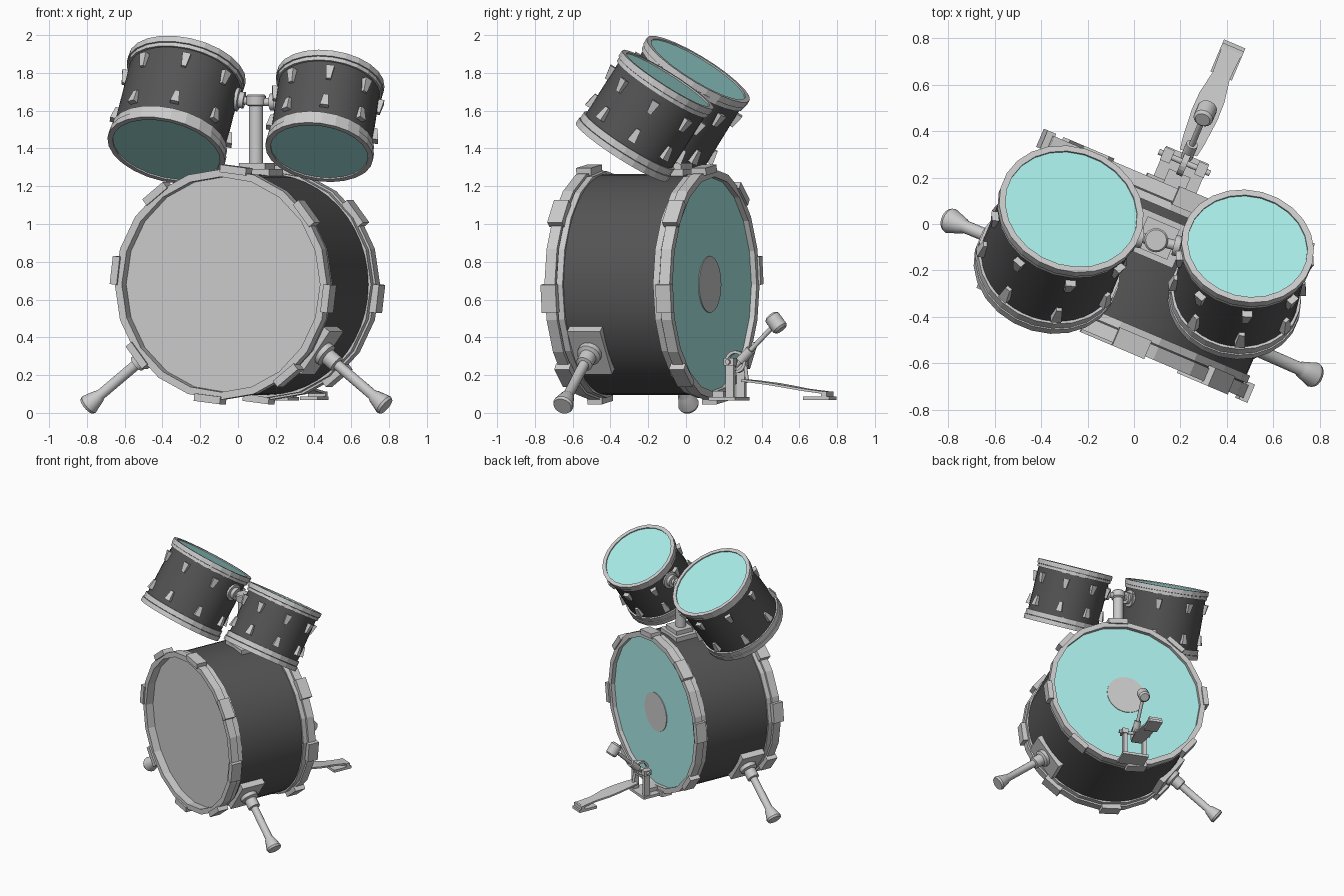
import bpy, bmesh
from math import pi, cos, sin, radians
from mathutils import Matrix, Vector

if "Cube" in bpy.data.objects:
    bpy.data.objects.remove(bpy.data.objects["Cube"])

T, R = Matrix.Translation, Matrix.Rotation


def material(name, col):
    m = bpy.data.materials.new(name)
    m.diffuse_color = (*col, 1)
    m.use_nodes = True
    m.node_tree.nodes["Principled BSDF"].inputs["Base Color"].default_value = m.diffuse_color
    return m


BLACK = material("dark_shell", (0.09, 0.09, 0.09))
TEAL = material("teal_head", (0.4, 0.85, 0.82))


def finish(name, bm, mat=None, smooth=False):
    bmesh.ops.remove_doubles(bm, verts=bm.verts, dist=1e-5)
    bmesh.ops.recalc_face_normals(bm, faces=bm.faces)
    me = bpy.data.meshes.new(name)
    bm.to_mesh(me)
    bm.free()
    ob = bpy.data.objects.new(name, me)
    bpy.context.collection.objects.link(ob)
    if mat:
        me.materials.append(mat)
    if smooth:
        bpy.ops.object.select_all(action='DESELECT')
        ob.select_set(True)
        bpy.context.view_layer.objects.active = ob
        bpy.ops.object.shade_smooth_by_angle(angle=radians(35))
    return ob


def lathe(name, prof, n, mw, mat=None, closed=False, smooth=False):
    """Revolve (radius, height) points around local z."""
    bm = bmesh.new()
    rings = [[bm.verts.new(mw @ Vector((r * cos(2 * pi * i / n), r * sin(2 * pi * i / n), h)))
              for i in range(n)] for r, h in prof]
    pairs = list(zip(rings, rings[1:])) + ([(rings[-1], rings[0])] if closed else [])
    for a, b in pairs:
        for i in range(n):
            bm.faces.new((a[i], a[i - 1], b[i - 1], b[i]))
    return finish(name, bm, mat, smooth)


def ring(name, r0, r1, h0, h1, n, mw):
    return lathe(name, [(r0, h0), (r1, h0), (r1, h1), (r0, h1)], n, mw, closed=True)


def disc(name, r, h0, h1, n, mw, mat=None):
    return lathe(name, [(0, h0), (r, h0), (r, h1), (0, h1)], n, mw, mat)


def boxes(name, size, frames, taper=(1, 1)):
    """Boxes at each frame; taper scales the low-z end in x and y."""
    bm = bmesh.new()
    for f in frames:
        for v in bmesh.ops.create_cube(bm, size=1)['verts']:
            if v.co.z < 0:
                v.co.x = -0.5 + (v.co.x + 0.5) * taper[0]
                v.co.y *= taper[1]
            v.co = f @ Vector([c * s for c, s in zip(v.co, size)])
    return finish(name, bm)


def rod(name, a, b, prof, mw=Matrix(), n=14):
    """Lathe along a-b; profile is (radius, fraction of the length)."""
    a, b = mw @ Vector(a), mw @ Vector(b)
    d = b - a
    frame = T(a) @ d.to_track_quat('Z', 'Y').to_matrix().to_4x4()
    pts = [(0, prof[0][1])] + list(prof) + [(0, prof[-1][1])]
    return lathe(name, [(r, t * d.length) for r, t in pts], n, frame, smooth=True)


# Kick drum: local y runs along the drum, from front to player
KIT = T((0.05, -0.18, 0)) @ R(radians(-23), 4, 'Z')
KICK = KIT @ T((0, 0, 0.68)) @ R(-pi / 2, 4, 'X')
lathe("kick_shell", [(0.585, -0.32), (0.585, 0.32)], 48, KICK, BLACK, smooth=True)
for s, end in ((-1, "front"), (1, "back")):
    ring(f"kick_{end}_hoop", 0.57, 0.61, s * 0.30, s * 0.36, 20, KICK)
    ring(f"kick_{end}_flange", 0.57, 0.6, s * 0.26, s * 0.295, 20, KICK)
    boxes(f"kick_{end}_claws", (0.04, 0.15, 0.085),
          [KICK @ R(radians(-83 + 45 * k), 4, 'Z') @ T((0.61, 0, s * 0.33)) for k in range(8)])
disc("kick_front_head", 0.575, -0.30, -0.29, 40, KICK)
disc("kick_back_head", 0.575, 0.32, 0.33, 40, KICK, TEAL)
disc("kick_beater_patch", 0.15, 0.325, 0.335, 28, KICK)

# Kick drum legs
for s, side in ((-1, "left"), (1, "right")):
    boxes(f"{side}_leg_plate", (0.06, 0.19, 0.28),
          [KIT @ T((s * 0.47, -0.15, 0.335)) @ R(s * radians(36), 4, 'Y')])
    rod(f"{side}_leg", (s * 0.47, -0.145, 0.34), (s * 0.86, -0.15, 0.035),
        [(0.065, 0), (0.065, 0.12), (0.045, 0.14), (0.045, 0.27), (0.028, 0.28),
         (0.028, 0.8), (0.035, 0.82), (0.056, 0.97), (0.05, 1)], KIT)

# Toms: top centre, bottom centre, radius
TOMS = {"left_tom": ((-0.27, 0.065, 1.82), (-0.38, -0.2, 1.39), 0.319),
        "right_tom": ((0.49, -0.095, 1.765), (0.43, -0.34, 1.38), 0.288)}
POST = Vector((0.095, -0.07, 1.645))
for name, (top, bot, r) in TOMS.items():
    top, bot = Vector(top), Vector(bot)
    d = top - bot
    L = d.length
    F = T(bot) @ Vector((0, 0, 1)).rotation_difference(d).to_matrix().to_4x4()
    rs = r - 0.018
    lathe(name + "_shell", [(rs, 0.01), (rs, L - 0.01)], 40, F, BLACK, smooth=True)
    for h0, h1, k, dr in ((0, 0.035, "bottom_rim", 0), (0.037, 0.075, "bottom_hoop", -0.005),
                          (L - 0.035, L, "top_rim", 0), (L - 0.06, L - 0.037, "top_hoop", -0.006)):
        ring(f"{name}_{k}", rs - 0.01, r + dr, h0, h1, 24, F)
    disc(name + "_top_head", rs, L - 0.016, L - 0.008, 32, F, TEAL)
    disc(name + "_bottom_head", rs, 0.008, 0.016, 32, F, TEAL)
    lugs = []
    for k in range(8):
        G = F @ R(radians(-90 + 45 * k), 4, 'Z')
        lugs += [G @ T((rs + 0.012, 0, L - 0.135)),
                 G @ T((rs + 0.012, 0, 0.15)) @ R(pi, 4, 'X')]
    boxes(name + "_lugs", (0.035, 0.046, 0.075), lugs, (0.6, 0.55))
    # Arm from the post to the shell
    mid = (top + bot) / 2
    out = POST - mid
    out -= d * (out.dot(d) / d.dot(d))
    hit = mid + out.normalized() * rs
    hit += d * ((POST - mid).dot(d) / d.dot(d))
    rod(name + "_arm", POST, hit, [(0.022, 0), (0.022, 1)])
    away = (POST - hit).normalized()
    rod(name + "_bracket", hit - away * 0.02, hit + away * 0.04,
        [(0.065, 0), (0.065, 0.5), (0.045, 0.55), (0.045, 1)])

# Tom post and base
boxes("post_base", (0.22, 0.19, 0.05), [KIT @ T((0, 0.13, 1.265))])
boxes("post_base_step", (0.15, 0.14, 0.035), [KIT @ T((0, 0.13, 1.305))])
rod("tom_post", (0.095, -0.07, 1.3), (0.095, -0.07, 1.685),
    [(0.038, 0), (0.038, 0.84), (0.052, 0.86), (0.052, 0.98), (0.045, 1)], n=20)

# Pedal
P = KIT @ T((-0.02, 0, 0))
boxes("pedal_base", (0.2, 0.15, 0.02), [P @ T((0, 0.435, 0.075))])
boxes("pedal_clamp", (0.1, 0.09, 0.03), [P @ T((0, 0.38, 0.1))])
boxes("pedal_posts", (0.03, 0.045, 0.21), [P @ T((s * 0.075, 0.475, 0.175)) for s in (-1, 1)])
boxes("pedal_post_caps", (0.045, 0.06, 0.04), [P @ T((s * 0.08, 0.475, 0.27)) for s in (-1, 1)])
rod("pedal_axle", (-0.12, 0.475, 0.27), (0.12, 0.475, 0.27), [(0.013, 0), (0.013, 1)], P)
ring("pedal_cam", 0.045, 0.06, -0.014, 0.014, 20, P @ T((0, 0.475, 0.27)) @ R(pi / 2, 4, 'Y'))
rod("beater_shaft", (0, 0.475, 0.25), (0, 0.71, 0.48), [(0.013, 0), (0.013, 1)], P)
rod("beater_hub", (0, 0.5, 0.275), (0, 0.56, 0.333), [(0.026, 0), (0.026, 1)], P)
rod("beater_head", (0, 0.675, 0.515), (0, 0.735, 0.44),
    [(0.032, 0), (0.043, 0.12), (0.043, 0.88), (0.032, 1)], P, 18)
rod("pedal_link", (0, 0.525, 0.27), (0, 0.54, 0.16), [(0.01, 0), (0.01, 1)], P)
boxes("pedal_heel", (0.1, 0.15, 0.02), [P @ T((0, 0.955, 0.077))])
boxes("pedal_hinge", (0.1, 0.03, 0.045), [P @ T((0, 1.0, 0.09))])

# Footboard: waisted outline lofted along its length
bm = bmesh.new()
rows = []
for y, w, z in ((0.52, 0.04, 0.165), (0.58, 0.05, 0.16), (0.7, 0.06, 0.145),
                (0.78, 0.058, 0.132), (0.88, 0.04, 0.115), (1.0, 0.046, 0.1)):
    rows.append([bm.verts.new(P @ Vector((x, y, z + dz)))
                 for x, dz in ((-w, 0), (w, 0), (w, 0.013), (-w, 0.013))])
for a, b in zip(rows, rows[1:]):
    for i in range(4):
        bm.faces.new((a[i - 1], a[i], b[i], b[i - 1]))
bm.faces.new(rows[0])
bm.faces.new(rows[-1])
finish("pedal_footboard", bm)
